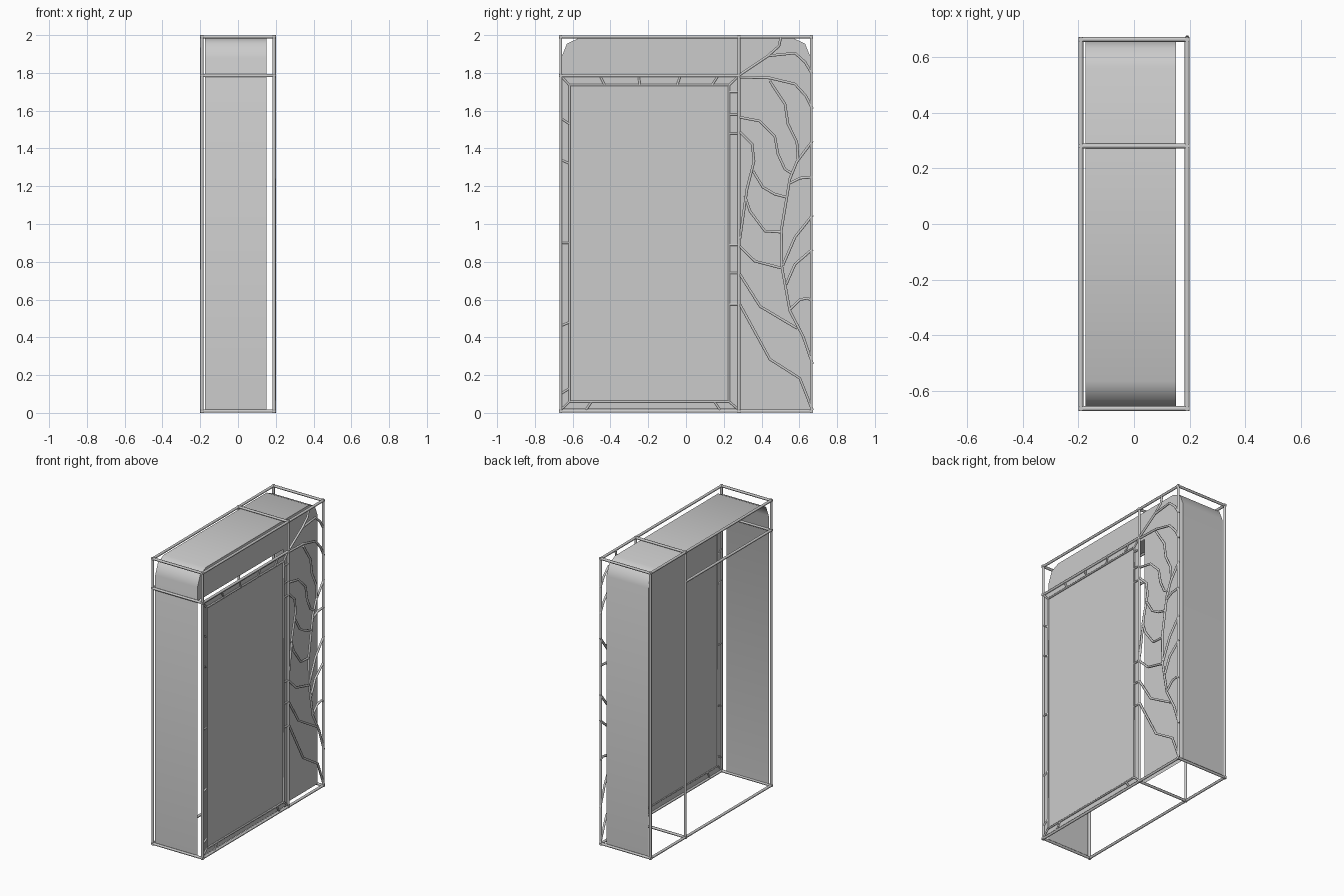
import bpy, bmesh

if "Cube" in bpy.data.objects:
    bpy.data.objects.remove(bpy.data.objects["Cube"])

X, Y, Z0, Z1 = 0.191, 0.663, 0.009, 1.991   # bar centre lines
R = 0.009
SPLIT_Y, RAIL_Z = 0.28, 1.785               # divider post and header rail
SHELL_L, SHELL_R = -0.175, 0.15


def tubes(name, paths, radius):
    """Many polyline tubes joined in one mesh object."""
    cu = bpy.data.curves.new(name, 'CURVE')
    cu.dimensions = '3D'
    cu.bevel_depth = radius
    cu.bevel_resolution = 1
    cu.use_fill_caps = True
    for path in paths:
        sp = cu.splines.new('POLY')
        sp.points.add(len(path) - 1)
        for p, co in zip(sp.points, path):
            p.co = (*co, 1)
    ob = bpy.data.objects.new(name, cu)
    bpy.context.collection.objects.link(ob)
    bpy.ops.object.select_all(action='DESELECT')
    ob.select_set(True)
    bpy.context.view_layer.objects.active = ob
    bpy.ops.object.convert(target='MESH')
    return bpy.context.object


def sheet(name, polys, smooth=False):
    """Thin sheet made of polygons that share corners."""
    bm = bmesh.new()
    for poly in polys:
        bm.faces.new([bm.verts.new(c) for c in poly])
    bmesh.ops.remove_doubles(bm, verts=bm.verts, dist=1e-5)
    for f in bm.faces:
        f.smooth = smooth
    me = bpy.data.meshes.new(name)
    bm.to_mesh(me)
    bm.free()
    ob = bpy.data.objects.new(name, me)
    bpy.context.collection.objects.link(ob)
    return ob


# Curved shell: front wall, rounded top, back wall (open below and on the left)
half = [(0.66, 0.01), (0.66, 1.88), (0.63, 1.955), (0.565, 1.985)]
profile = [(-y, z) for y, z in half] + half[::-1]
sheet("curved_shell", [
    [(SHELL_L, *a), (SHELL_R, *a), (SHELL_R, *b), (SHELL_L, *b)]
    for a, b in zip(profile, profile[1:])], smooth=True)

# Side sheet: header and rear strip around the window
outline = [(-0.66, RAIL_Z)] + profile[1:] + [(SPLIT_Y, 0.01), (SPLIT_Y, RAIL_Z)]
sheet("side_sheet", [[(SHELL_R, y, z) for y, z in outline]])

# Large window panel in the frame plane
sheet("window_panel", [[(0.188, -Y, 0.02), (0.188, SPLIT_Y, 0.02),
                        (0.188, SPLIT_Y, RAIL_Z), (0.188, -Y, RAIL_Z)]])

# Box frame bars
bars = []
for y, z in [(-Y, Z0), (Y, Z0), (-Y, Z1), (Y, Z1), (SPLIT_Y, Z0), (SPLIT_Y, Z1), (-Y, RAIL_Z)]:
    bars.append([(-X - R, y, z), (X + R, y, z)])
for x in (-X, X):
    for z in (Z0, Z1):
        bars.append([(x, -Y - R, z), (x, Y + R, z)])
    for y in (-Y, Y, SPLIT_Y):
        bars.append([(x, y, 0), (x, y, 2)])
    bars.append([(x, -Y - R, RAIL_Z), (x, SPLIT_Y, RAIL_Z)])
tubes("box_frame", bars, R)

# Window inner rim, mitres and small struts
i0, i1, j0, j1 = -0.617, 0.228, 0.06, 1.735
rim = [(i0, j0), (i1, j0), (i1, j1), (i0, j1)]
outer = [(-Y, 0.015), (SPLIT_Y, 0.015), (SPLIT_Y, RAIL_Z), (-Y, RAIL_Z)]
lines = [[a, b] for a, b in zip(rim, rim[1:] + rim[:1])]
lines += [[a, b] for a, b in zip(rim, outer)]
for a, b in [(1.56, 1.53), (1.34, 1.32), (0.9, 0.9), (0.46, 0.48), (0.1, 0.13)]:
    lines.append([(-Y, a), (i0, b)])
for z in (1.70, 1.58, 1.48, 0.89, 0.74, 0.575):
    lines.append([(i1, z), (SPLIT_Y, z)])
for a, b in [(-0.455, -0.43), (-0.25, -0.245), (-0.03, -0.047), (0.17, 0.137)]:
    lines.append([(a, RAIL_Z), (b, j1)])
for a, b in [(-0.53, -0.5), (0.18, 0.15)]:
    lines.append([(a, 0.015), (b, j0)])
tubes("window_struts", [[(X, *p) for p in l] for l in lines], 0.006)

# Branching veins over the rear strip: stem, inner and outer branches
stem = [(0.67, 1.44), (0.587, 1.33), (0.55, 1.24), (0.505, 0.97), (0.508, 0.77),
        (0.55, 0.54), (0.62, 0.405), (0.67, 0.26)]
inner = [
    [(0.285, 1.565), (0.39, 1.545), (0.47, 1.465), (0.487, 1.37), (0.524, 1.29), (0.566, 1.264)],
    [(0.285, 1.487), (0.35, 1.423), (0.36, 1.333), (0.323, 1.185), (0.285, 0.92)],
    [(0.355, 1.28), (0.407, 1.195), (0.47, 1.158), (0.53, 1.142)],
    [(0.312, 1.147), (0.339, 1.068), (0.418, 0.962), (0.505, 0.957)],
    [(0.285, 0.882), (0.365, 0.803), (0.508, 0.766)],
    [(0.285, 0.734), (0.392, 0.564), (0.587, 0.448)],
    [(0.285, 0.575), (0.444, 0.284), (0.603, 0.183), (0.67, 0.013)],
]
rear = [
    [(0.285, 1.79), (0.434, 1.89), (0.492, 1.942), (0.503, 1.99)],
    [(0.434, 1.89), (0.577, 1.905), (0.63, 1.857), (0.668, 1.794)],
    [(0.285, 1.778), (0.444, 1.773), (0.577, 1.741), (0.635, 1.677), (0.67, 1.609)],
    [(0.444, 1.757), (0.524, 1.635), (0.54, 1.529), (0.587, 1.434), (0.593, 1.344)],
    [(0.55, 1.216), (0.603, 1.243), (0.67, 1.248)],
    [(0.513, 0.782), (0.577, 0.93), (0.67, 1.047)],
    [(0.53, 0.68), (0.577, 0.787), (0.67, 0.867)],
    [(0.55, 0.548), (0.603, 0.6), (0.645, 0.607), (0.67, 0.591)],
]
tubes("veins", [[(X, *p) for p in l] for l in [stem] + inner + rear], 0.008)
